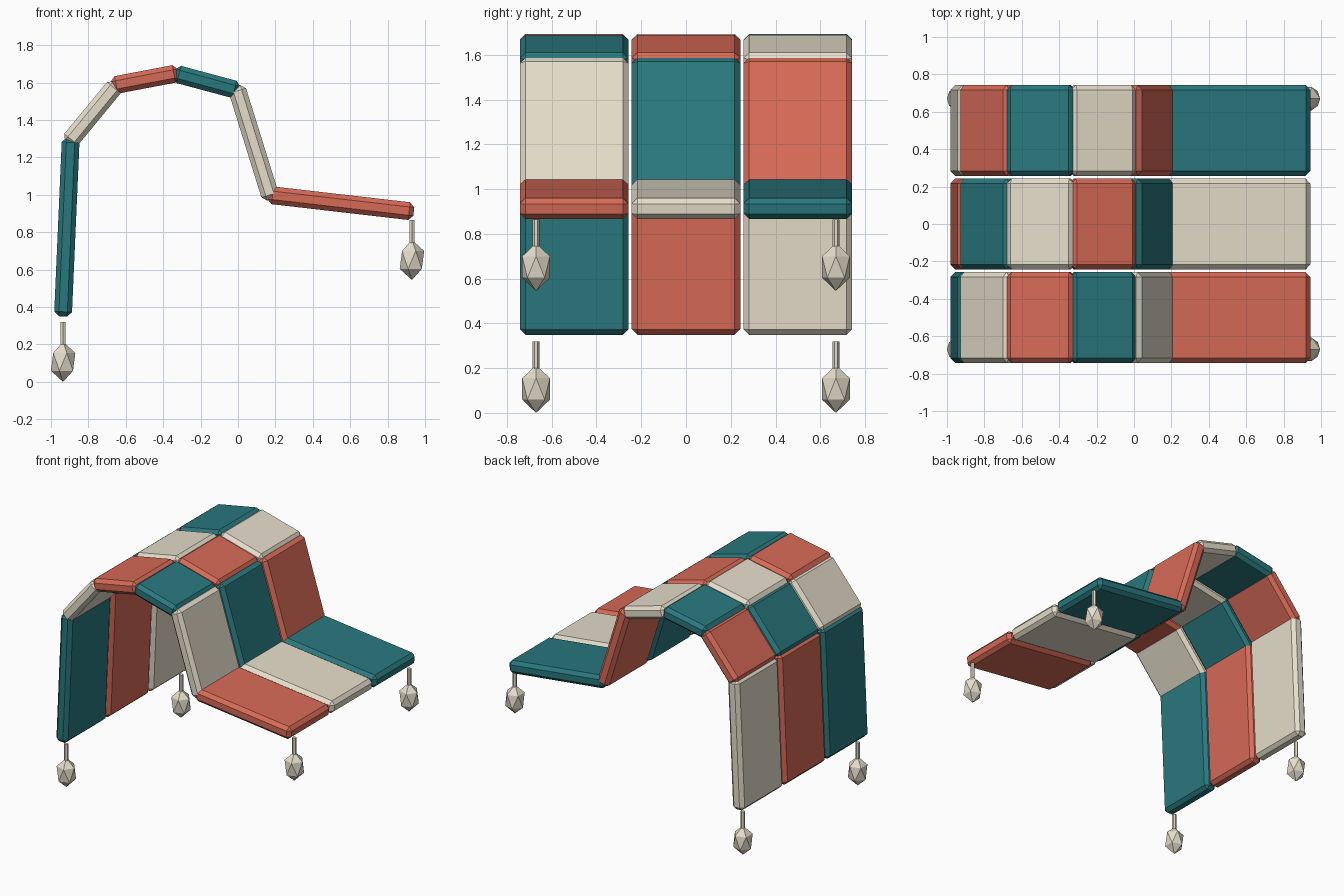
import bpy, bmesh, math
from mathutils import Matrix, Vector

if "Cube" in bpy.data.objects:
    bpy.data.objects.remove(bpy.data.objects["Cube"])


def material(name, rgb):
    m = bpy.data.materials.new(name)
    m.diffuse_color = (*rgb, 1)
    m.use_nodes = True
    m.node_tree.nodes["Principled BSDF"].inputs["Base Color"].default_value = m.diffuse_color
    return m


teal = material("teal", (0.022, 0.19, 0.21))
coral = material("coral", (0.68, 0.145, 0.095))
cream = material("cream", (0.79, 0.73, 0.60))
palette = [teal, coral, cream]


def add_object(name, bm, mat):
    mesh = bpy.data.meshes.new(name)
    bm.to_mesh(mesh)
    bm.free()
    mesh.materials.append(mat)
    ob = bpy.data.objects.new(name, mesh)
    bpy.context.collection.objects.link(ob)
    return ob


# Chamfered slab whose centre line runs from a to b in the xz plane
def panel(name, a, b, y, mat, width=0.485, thick=0.095, chamfer=0.025):
    dx, dz = b[0] - a[0], b[1] - a[1]
    bm = bmesh.new()
    bmesh.ops.create_cube(bm, size=1)
    bmesh.ops.scale(bm, vec=(math.hypot(dx, dz), width, thick), verts=bm.verts)
    bmesh.ops.bevel(bm, geom=bm.edges[:], offset=chamfer, segments=1,
                    affect='EDGES', profile=0.5)
    ob = add_object(name, bm, mat)
    ob.location = ((a[0] + b[0]) / 2, y, (a[1] + b[1]) / 2)
    ob.rotation_euler = (0, -math.atan2(dz, dx), 0)


# Draped cloth: six rows of three patches, colours shifting each row
rows = [((-0.936, 0.35), (-0.894, 1.305)),
        ((-0.908, 1.277), (-0.648, 1.592)),
        ((-0.676, 1.583), (-0.318, 1.651)),
        ((-0.341, 1.650), (0.005, 1.557)),
        ((-0.010, 1.580), (0.178, 0.976)),
        ((0.160, 1.000), (0.940, 0.910))]
for i, (a, b) in enumerate(rows):
    for j in range(3):
        panel(f"patch_{i + 1}_{j + 1}", a, b, (j - 1) * 0.5, palette[(j - i) % 3])

# Corner tassels: thin cord and faceted bead
for x, base, end in ((-0.935, 0.0, "low"), (0.93, 0.545, "high")):
    for y in (-0.67, 0.67):
        side = "front" if y < 0 else "back"
        bm = bmesh.new()
        bmesh.ops.create_cone(bm, cap_ends=True, segments=6, radius1=0.015,
                              radius2=0.015, depth=0.16)
        add_object(f"cord_{end}_{side}", bm, cream).location = (x, y, base + 0.24)

        bm = bmesh.new()
        bmesh.ops.create_icosphere(bm, subdivisions=1, radius=1)
        bmesh.ops.scale(bm, vec=(0.073, 0.073, 0.107), verts=bm.verts)
        add_object(f"bead_{end}_{side}", bm, cream).location = (x, y, base + 0.107)
